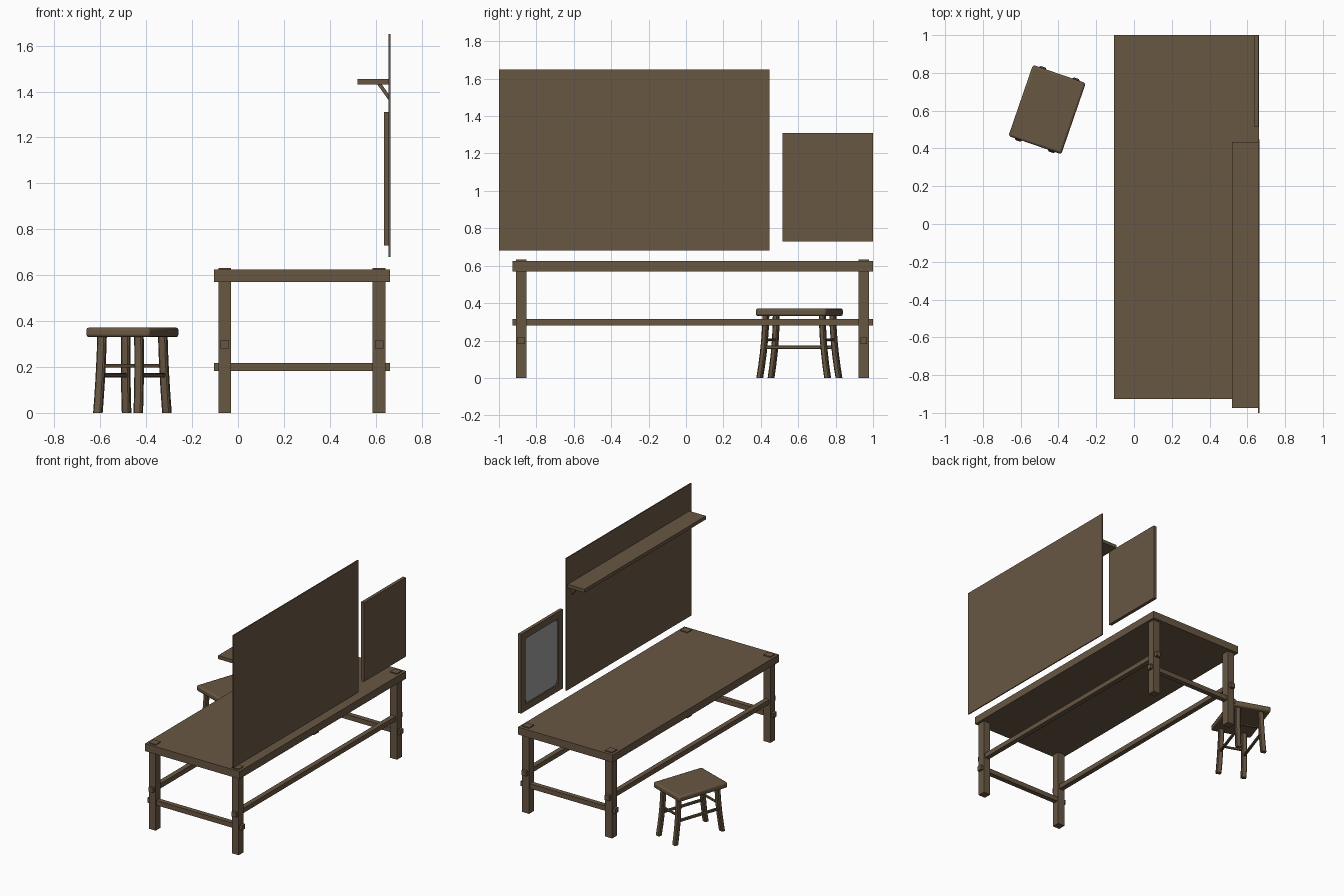
import bpy, bmesh
from math import radians
from mathutils import Matrix, Vector

cube = bpy.data.objects.get("Cube")
if cube:
    bpy.data.objects.remove(cube, do_unlink=True)


def material(name, rgb):
    m = bpy.data.materials.new(name)
    m.use_nodes = True
    m.diffuse_color = (*rgb, 1)
    m.node_tree.nodes["Principled BSDF"].inputs["Base Color"].default_value = (*rgb, 1)
    return m


WOOD = material("brown wood", (0.14, 0.095, 0.055))
GLASS = material("grey glass", (0.35, 0.35, 0.36))


def finish(name, bm, mat=WOOD):
    bmesh.ops.recalc_face_normals(bm, faces=bm.faces)
    mesh = bpy.data.meshes.new(name)
    bm.to_mesh(mesh)
    bm.free()
    mesh.materials.append(mat)
    ob = bpy.data.objects.new(name, mesh)
    bpy.context.collection.objects.link(ob)
    return ob


def box(name, x, y, z, bevel=0, segments=2):
    """Box from (low, high) ranges."""
    bm = bmesh.new()
    bmesh.ops.create_cube(bm, size=1)
    for v in bm.verts:
        v.co = [r[0] + (c + 0.5) * (r[1] - r[0]) for c, r in zip(v.co, (x, y, z))]
    ob = finish(name, bm)
    if bevel:
        mod = ob.modifiers.new("rounding", 'BEVEL')
        mod.width, mod.segments = bevel, segments
    return ob


def prism(name, points, offset, mat=WOOD):
    """Flat outline pushed along an offset."""
    bm = bmesh.new()
    face = bm.faces.new([bm.verts.new(p) for p in points])
    ext = bmesh.ops.extrude_face_region(bm, geom=[face])
    verts = [g for g in ext["geom"] if isinstance(g, bmesh.types.BMVert)]
    bmesh.ops.translate(bm, vec=Vector(offset), verts=verts)
    return finish(name, bm, mat)


# Table with through tenons showing on the top
X0, X1, Y0, Y1 = -0.105, 0.662, -0.927, 1.0
box("table_top", (X0, X1), (Y0, Y1), (0.57, 0.625))
LEG_X, LEG_Y = (-0.058, 0.615), (-0.882, 0.95)
for i, lx in enumerate(LEG_X):
    for j, ly in enumerate(LEG_Y):
        box(f"table_leg_{i}{j}", (lx - 0.028, lx + 0.028),
            (ly - 0.028, ly + 0.028), (0, 0.632))
    box(f"long_rail_{i}", (lx - 0.018, lx + 0.018), (Y0, Y1), (0.28, 0.315))
for j, ly in enumerate(LEG_Y):
    box(f"cross_rail_{j}", (X0, X1), (ly - 0.018, ly + 0.018), (0.182, 0.217))

# Wall board with shelf and diagonal brackets
box("wall_board", (0.656, 0.664), (-1, 0.447), (0.68, 1.65))
box("shelf", (0.52, 0.657), (-0.975, 0.433), (1.43, 1.455))
for i, y in enumerate((-0.93, 0.36)):
    prism(f"shelf_bracket_{i}", [(0.607, y, 1.431), (0.627, y, 1.431),
                                 (0.658, y, 1.387), (0.658, y, 1.36)], (0, 0.028, 0))

# Framed mirror
FX, FY, FZ, B = (0.636, 0.66), (0.515, 1.0), (0.73, 1.31), 0.05
box("mirror_back", (0.65, FX[1]), FY, FZ)
for i in (0, 1):
    y = (FY[0], FY[0] + B) if i == 0 else (FY[1] - B, FY[1])
    z = (FZ[0], FZ[0] + B) if i == 0 else (FZ[1] - B, FZ[1])
    box(f"mirror_stile_{i}", (FX[0], 0.651), y, FZ)
    box(f"mirror_rail_{i}", (FX[0], 0.651), (FY[0] + B, FY[1] - B), z)
ya, yb, za, zb, c = FY[0] + B, FY[1] - B, FZ[0] + B, FZ[1] - B, 0.035
outline = [(ya + c, za), (yb - c, za), (yb, za + c), (yb, zb - c),
           (yb - c, zb), (ya + c, zb), (ya, zb - c), (ya, za + c)]
prism("mirror_glass", [(0.651, y, z) for y, z in outline], (-0.006, 0, 0), GLASS)

# Stool, built about its own centre and then turned into place
stool = [box("stool_seat", (-0.148, 0.148), (-0.199, 0.199), (0.33, 0.372), 0.012)]


def curved_leg(name, sx, sy):
    """Leg swept from the seat down to an outward kicked foot."""
    bm = bmesh.new()
    rings = []
    for t in (0, 0.2, 0.4, 0.6, 0.8, 1):
        cx, cy = 0.085 + 0.008 * t, 0.16 + 0.032 * t ** 1.8
        hw, hd = 0.019, 0.015
        k = 0.006
        ring = [(-hw + k, -hd), (hw - k, -hd), (hw, -hd + k), (hw, hd - k),
                (hw - k, hd), (-hw + k, hd), (-hw, hd - k), (-hw, -hd + k)]
        rings.append([bm.verts.new((sx * cx + x, sy * cy + y, 0.335 * (1 - t)))
                      for x, y in ring])
    for a, b in zip(rings, rings[1:]):
        for n in range(8):
            bm.faces.new((a[n], a[n - 1], b[n - 1], b[n]))
    bm.faces.new(rings[0])
    bm.faces.new(rings[-1])
    return finish(name, bm)


for sx in (-1, 1):
    side = "left" if sx > 0 else "right"
    for sy in (-1, 1):
        end = "back" if sy > 0 else "front"
        stool.append(curved_leg(f"stool_{end}_{side}_leg", sx, sy))
    stool.append(box(f"stool_{side}_stretcher", (sx * 0.088 - 0.009, sx * 0.088 + 0.009),
                     (-0.17, 0.17), (0.155, 0.173), 0.003, 1))
for sy, end in ((-1, "front"), (1, "back")):
    stool.append(box(f"stool_{end}_stretcher", (-0.09, 0.09),
                     (sy * 0.167 - 0.008, sy * 0.167 + 0.008), (0.198, 0.212), 0.003, 1))

place = Matrix.Translation((-0.46, 0.606, 0)) @ Matrix.Rotation(radians(-19), 4, 'Z')
for ob in stool:
    ob.data.transform(place)

# Soft shading on the rounded stool parts only
bpy.ops.object.select_all(action='DESELECT')
for ob in stool:
    ob.select_set(True)
bpy.context.view_layer.objects.active = stool[0]
bpy.ops.object.shade_smooth_by_angle(angle=radians(30))
